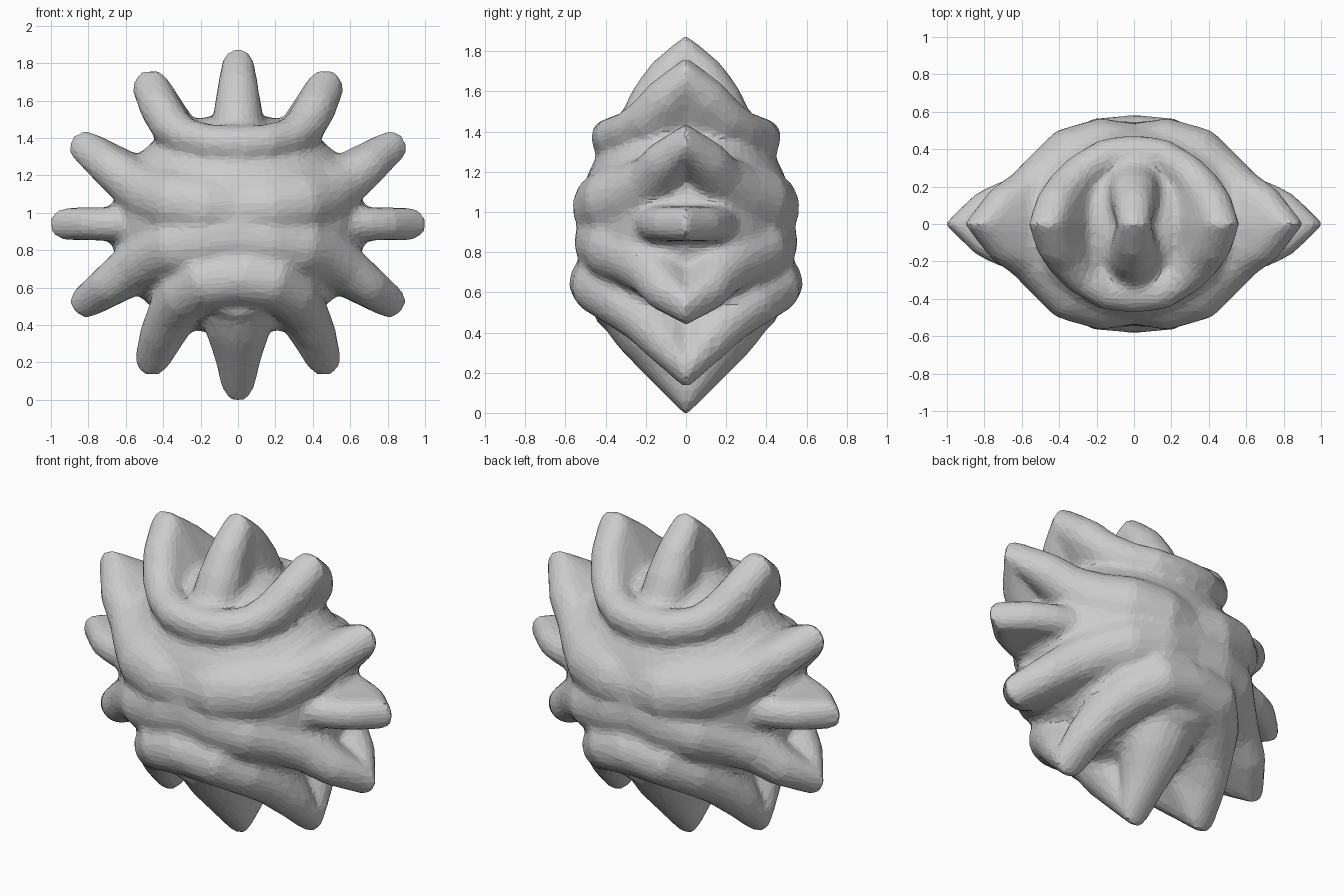
import bpy, bmesh, math
from mathutils import Vector, Matrix

cube = bpy.data.objects.get("Cube")
if cube:
    bpy.data.objects.remove(cube, do_unlink=True)

CORE = Vector((0, 0, 0.94))
bm = bmesh.new()


def disc(p, tangent, r, n=14):
    """Round cross-section of a fin, facing along the tangent."""
    d = (p - CORE).normalized()
    side = tangent.cross(d).normalized()
    d = side.cross(tangent).normalized()
    return [p + r * (d * math.cos(a) + side * math.sin(a))
            for a in (math.tau * i / n for i in range(n))]


def fin(half, sign=1):
    """Blade along a half path (x, y, z, radius) mirrored in y, filled in towards the core."""
    front = [(Vector((sign * x, y, z)), r) for x, y, z, r in half]
    back = [(Vector((p.x, -p.y, p.z)), r) for p, r in front[1:]]
    path = back[::-1] + front
    sections = []
    for i, (p, r) in enumerate(path):
        t = path[min(i + 1, len(path) - 1)][0] - path[max(i - 1, 0)][0]
        sections.append((p, disc(p, t.normalized(), r)))
    for (p, a), (q, b) in zip(sections, sections[1:]):
        inner = [v + (CORE - p) * 0.7 for v in a] + [v + (CORE - q) * 0.7 for v in b]
        verts = [bm.verts.new(v) for v in a + b + inner]
        res = bmesh.ops.convex_hull(bm, input=verts)
        loose = {g for g in res["geom_interior"] + res["geom_unused"]
                 if isinstance(g, bmesh.types.BMVert)}
        bmesh.ops.delete(bm, geom=list(loose), context='VERTS')


# Paired fins: from the side tip, widening, to the middle of the front
upper = [(.465, 0, 1.675, .103), (.42, .1, 1.57, .11), (.36, .19, 1.47, .11),
         (.28, .28, 1.41, .1), (.15, .36, 1.38, .1), (0, .38, 1.37, .1)]
upper_mid = [(.82, 0, 1.358, .09), (.7, .1, 1.26, .11), (.58, .16, 1.17, .13), (.46, .24, 1.1, .16),
             (.34, .34, 1.06, .18), (.18, .38, 1.03, .19), (0, .35, 1.01, .19)]
lower_mid = [(.815, 0, .527, .09), (.7, .1, .61, .11), (.58, .16, .7, .13), (.46, .24, .77, .15),
             (.34, .34, .82, .17), (.18, .375, .85, .185), (0, .36, .88, .19)]
lower = [(.46, 0, .215, .095), (.42, .1, .35, .11), (.36, .21, .47, .125),
         (.29, .32, .56, .14), (.18, .42, .64, .155), (0, .43, .66, .155)]
side = [(.93, 0, .945, .088), (.8, .09, .945, .09), (.7, .14, .945, .09), (.6, .17, .945, .09)]
for half in (upper, upper_mid, lower_mid, lower, side):
    for s in (1, -1):
        fin(half, s)

# Single fins at the top and bottom
fin([(0, 0, 1.803, .087), (0, .08, 1.69, .11), (0, .15, 1.56, .13), (0, .2, 1.42, .145), (0, .29, 1.38, .12)])
fin([(0, 0, .074, .087), (0, .08, .24, .13), (0, .16, .39, .18), (0, .25, .56, .21), (0, .32, .62, .22)])

# Rounded body
bmesh.ops.create_icosphere(bm, subdivisions=4, radius=1,
                           matrix=Matrix.Translation(CORE) @ Matrix.Diagonal((.685, .54, .595, 1)))

mesh = bpy.data.meshes.new("spiked_body")
bm.to_mesh(mesh)
bm.free()
body = bpy.data.objects.new("spiked_body", mesh)
bpy.context.collection.objects.link(body)

# Fuse the parts, soften the joints and reduce to broad facets
fuse = body.modifiers.new("fuse", 'REMESH')
fuse.mode = 'VOXEL'
fuse.voxel_size = 0.02
soften = body.modifiers.new("soften", 'SMOOTH')
soften.factor = 0.5
soften.iterations = 16
facets = body.modifiers.new("facets", 'DECIMATE')
facets.ratio = 0.15
bpy.context.view_layer.objects.active = body
body.select_set(True)
for name in ("fuse", "soften", "facets"):
    bpy.ops.object.modifier_apply(modifier=name)
bpy.ops.object.shade_flat()

# Stand on the ground
low = min(v.co.z for v in body.data.vertices)
body.data.transform(Matrix.Translation((0, 0, -low)))

mat = bpy.data.materials.new("plain_grey")
mat.use_nodes = True
grey = (0.6, 0.6, 0.6, 1)
mat.diffuse_color = grey
mat.node_tree.nodes["Principled BSDF"].inputs["Base Color"].default_value = grey
body.data.materials.clear()
body.data.materials.append(mat)
